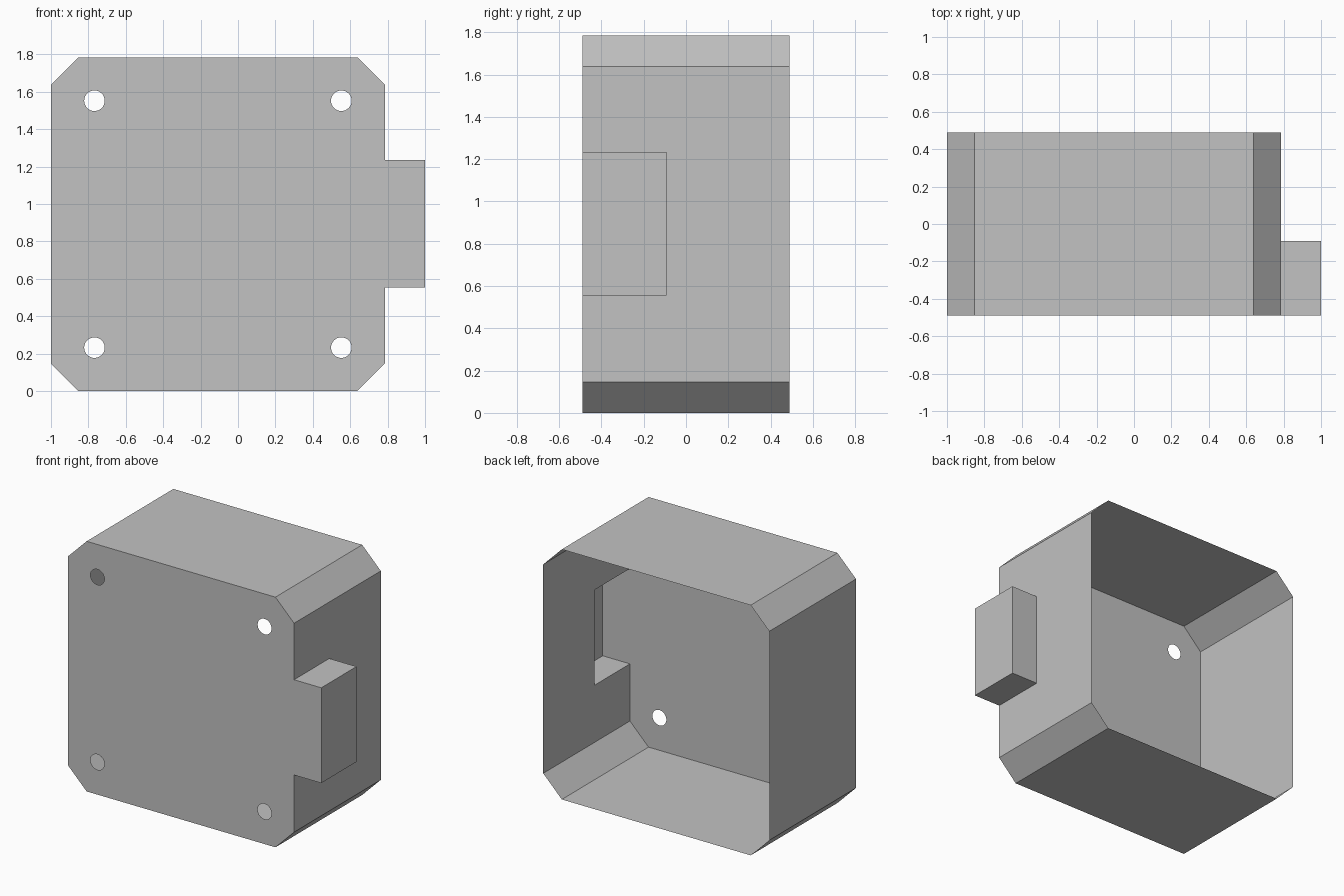
import bpy
import bmesh
from math import cos, sin, tau

cube = bpy.data.objects.get("Cube")
if cube:
    bpy.data.objects.remove(cube, do_unlink=True)

# Main dimensions
LEFT, RIGHT, TAB_END = -1.0, 0.785, 1.0
HEIGHT, CHAMFER = 1.785, 0.147
FRONT, TAB_BACK, BACK = -0.489, -0.092, 0.489
TAB_LOW, TAB_HIGH = 0.555, 1.235
HOLE_RADIUS, HOLE_OFFSET, HOLE_SIDES = 0.055, 0.66, 32

grey = bpy.data.materials.new("light_grey")
grey.use_nodes = True
colour = (0.54, 0.54, 0.54, 1.0)
grey.diffuse_color = colour
grey.node_tree.nodes["Principled BSDF"].inputs["Base Color"].default_value = colour

bm = bmesh.new()


def ring(points, y):
    return [bm.verts.new((x, y, z)) for x, z in points]


def loop_edges(verts):
    return [bm.edges.new((a, b)) for a, b in zip(verts, verts[1:] + verts[:1])]


def walls(first, second):
    n = len(first)
    return [bm.faces.new((first[i], first[(i + 1) % n], second[(i + 1) % n], second[i]))
            for i in range(n)]


# Chamfered outline with the side tab
lower = [(LEFT, CHAMFER), (LEFT + CHAMFER, 0), (RIGHT - CHAMFER, 0), (RIGHT, CHAMFER)]
upper = [(x, HEIGHT - z) for x, z in reversed(lower)]
tab = [(RIGHT, TAB_LOW), (TAB_END, TAB_LOW), (TAB_END, TAB_HIGH), (RIGHT, TAB_HIGH)]
outline = lower + tab + upper

# Front plate with four screw holes
front = ring(outline, FRONT)
plate_edges = loop_edges(front)
cx, cz = (LEFT + RIGHT) / 2, HEIGHT / 2
for sx in (-1, 1):
    for sz in (-1, 1):
        hole = [(cx + sx * HOLE_OFFSET + HOLE_RADIUS * cos(tau * i / HOLE_SIDES),
                 cz + sz * HOLE_OFFSET + HOLE_RADIUS * sin(tau * i / HOLE_SIDES))
                for i in range(HOLE_SIDES)]
        plate_edges += loop_edges(ring(hole, FRONT))
bmesh.ops.triangle_fill(bm, use_beauty=True, edges=plate_edges, normal=(0, -1, 0))

# Side walls: the tab pocket is closed at its back, the body is open
middle = ring(outline, TAB_BACK)
sides = walls(front, middle)
bm.faces.new(middle[4:8])
rim = middle[:5] + middle[7:]
back = ring([(v.co.x, v.co.z) for v in rim], BACK)
rear = walls(rim, back)

# The pocket opens into the body; join the flat wall strips
bm.normal_update()
wall_faces = set(sides + rear)
seams = [e for e in bm.edges if len(e.link_faces) == 2
         and all(f in wall_faces for f in e.link_faces)
         and e.calc_face_angle() < 0.01]
bmesh.ops.dissolve_edges(bm, edges=seams, use_verts=False)
bmesh.ops.recalc_face_normals(bm, faces=bm.faces[:])

mesh = bpy.data.meshes.new("open_housing")
bm.to_mesh(mesh)
bm.free()
mesh.materials.append(grey)
housing = bpy.data.objects.new("open_housing", mesh)
bpy.context.collection.objects.link(housing)
